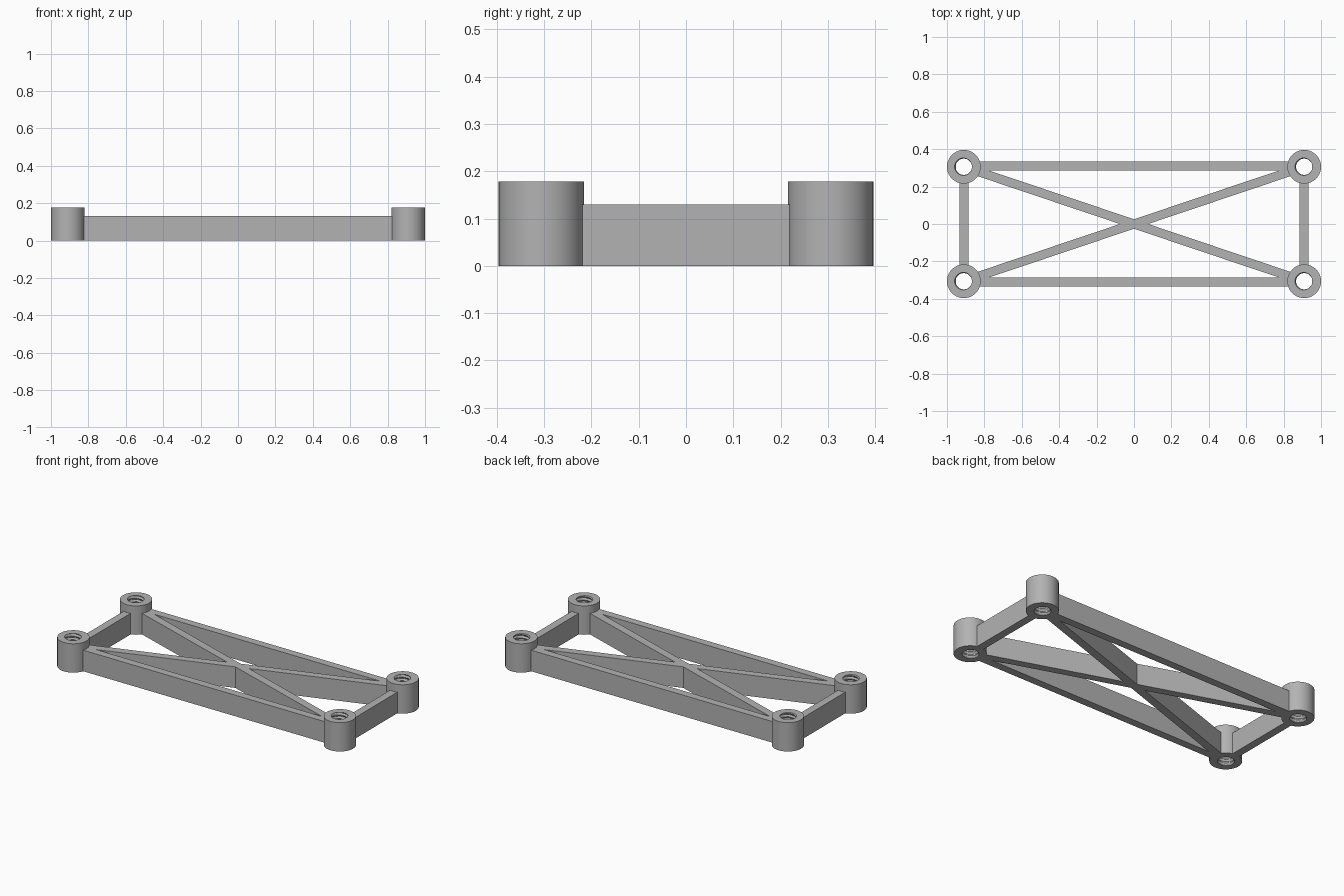
import bpy, bmesh
from math import pi, cos, sin, hypot, radians
from mathutils import Vector

cube = bpy.data.objects.get("Cube")
if cube:
    bpy.data.objects.remove(cube)

PX, PY = 0.91, 0.306          # post centres
R, POST_H = 0.09, 0.178       # post radius and height
BAR_W, BAR_H = 0.048, 0.13    # bar section
EMBED = 0.066                 # bar ends stop inside the post wall
BORE, THREAD = 0.043, 0.007   # bore radius and thread depth
TURNS, STEPS, SEGS = 8, 8, 64

grey = bpy.data.materials.new("plain grey")
grey.use_nodes = True
colour = (0.45, 0.45, 0.45, 1)
grey.diffuse_color = colour
grey.node_tree.nodes["Principled BSDF"].inputs["Base Color"].default_value = colour


def finish(bm, name, smooth=False):
    bmesh.ops.recalc_face_normals(bm, faces=bm.faces)
    mesh = bpy.data.meshes.new(name)
    bm.to_mesh(mesh)
    bm.free()
    mesh.materials.append(grey)
    ob = bpy.data.objects.new(name, mesh)
    bpy.context.collection.objects.link(ob)
    if smooth:
        bpy.ops.object.select_all(action='DESELECT')
        ob.select_set(True)
        bpy.context.view_layer.objects.active = ob
        bpy.ops.object.shade_smooth_by_angle(angle=radians(30))
    return ob


def slab(name, points):
    """Extrude a flat outline from the ground to bar height."""
    bm = bmesh.new()
    face = bm.faces.new([bm.verts.new((x, y, 0)) for x, y in points])
    geom = bmesh.ops.extrude_face_region(bm, geom=[face])["geom"]
    verts = [v for v in geom if isinstance(v, bmesh.types.BMVert)]
    bmesh.ops.translate(bm, verts=verts, vec=(0, 0, BAR_H))
    return finish(bm, name)


def threaded_post(name, cx, cy):
    """Round post with a helical thread through its bore."""
    bm = bmesh.new()
    columns = []
    rows = TURNS * STEPS
    for s in range(SEGS):
        a = 2 * pi * s / SEGS
        profile = [(R, 0), (R, POST_H)]
        for k in range(rows, -1, -1):
            phase = (k / STEPS - s / SEGS) % 1
            profile.append((BORE + THREAD * (1 - abs(2 * phase - 1)), POST_H * k / rows))
        columns.append([bm.verts.new((cx + r * cos(a), cy + r * sin(a), z)) for r, z in profile])
    count = len(columns[0])
    for s in range(SEGS):
        a, b = columns[s], columns[(s + 1) % SEGS]
        for k in range(count):
            n = (k + 1) % count
            bm.faces.new((a[k], b[k], b[n], a[n]))
    return finish(bm, name, smooth=True)


# Corner posts
for sx, side in ((1, "left"), (-1, "right")):
    for sy, end in ((-1, "front"), (1, "back")):
        threaded_post(f"{end}_{side}_post", sx * PX, sy * PY)

# Perimeter bars
h = BAR_W / 2
for s, end, side in ((-1, "front", "right"), (1, "back", "left")):
    x, y = PX - EMBED, s * (PY + 0.003)
    slab(f"{end}_bar", [(-x, y - h), (x, y - h), (x, y + h), (-x, y + h)])
    x, y = s * PX, PY - EMBED
    slab(f"{side}_bar", [(x - h, -y), (x + h, -y), (x + h, y), (x - h, y)])

# Diagonal cross brace, one outline with four arms
d = Vector((PX, PY)).normalized()
n = Vector((-d.y, d.x))
tip = d * (hypot(PX, PY) - EMBED)
lo, hi = tip - n * h, tip + n * h
notch_x, notch_y = h / d.y, h / d.x
slab("cross_brace", [
    (notch_x, 0), lo, hi, (0, notch_y),
    (-hi.x, hi.y), (-lo.x, lo.y), (-notch_x, 0),
    (-lo.x, -lo.y), (-hi.x, -hi.y), (0, -notch_y),
    (hi.x, -hi.y), (lo.x, -lo.y)])
